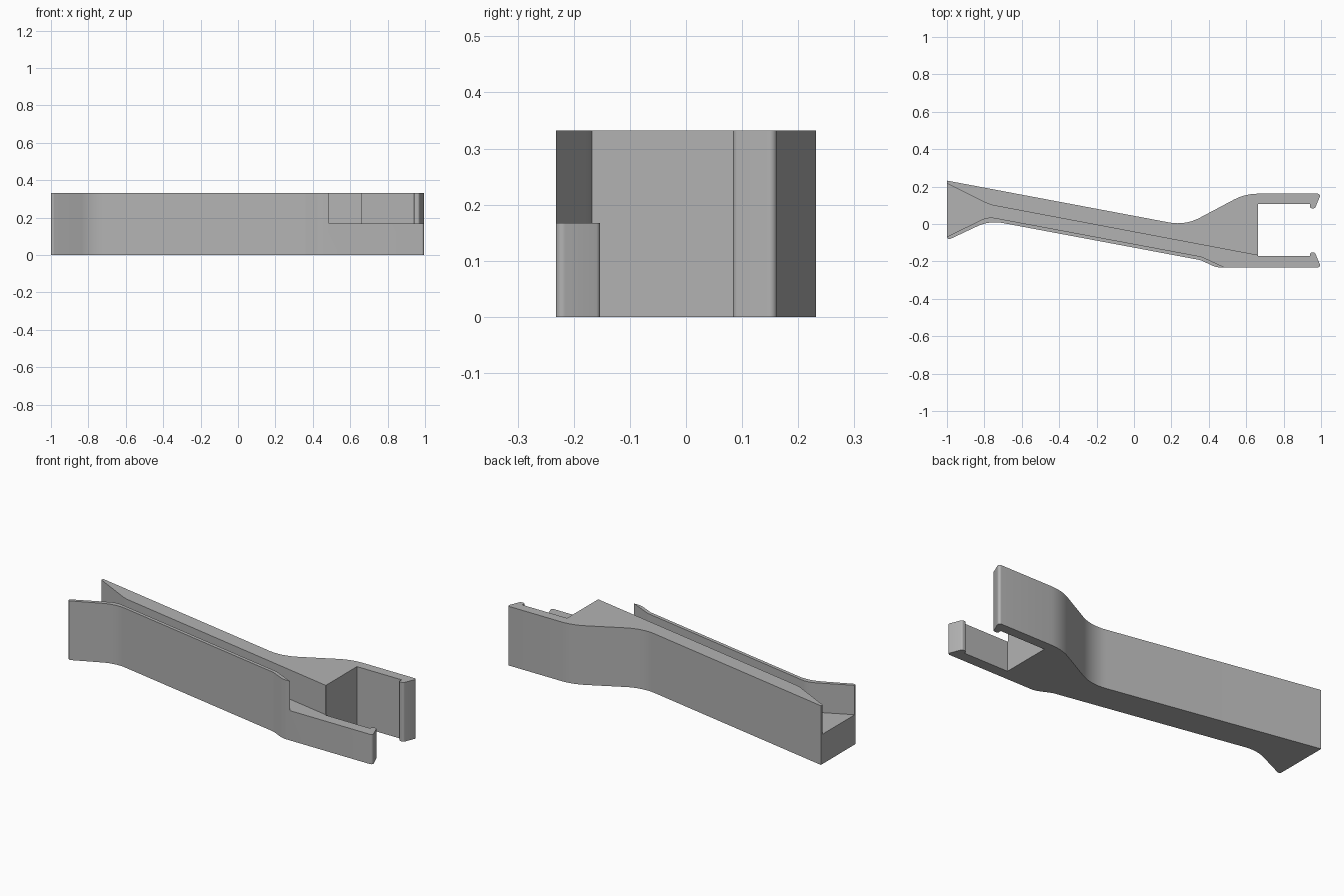
import bpy, bmesh, math
from mathutils import Vector

cube = bpy.data.objects.get("Cube")
if cube:
    bpy.data.objects.remove(cube, do_unlink=True)

HEIGHT, FLOOR = 0.332, 0.167

grey = bpy.data.materials.new("plain grey")
grey.use_nodes = True
colour = (0.45, 0.45, 0.45, 1)
grey.diffuse_color = colour
grey.node_tree.nodes["Principled BSDF"].inputs["Base Color"].default_value = colour


def rounded(corners, steps=8):
    """Turn (x, y, radius) corners into an outline with tangent arcs."""
    points = []
    for i, (x, y, r) in enumerate(corners):
        p = Vector((x, y))
        if r == 0:
            points.append(p)
            continue
        a = (Vector(corners[i - 1][:2]) - p).normalized()
        b = (Vector(corners[(i + 1) % len(corners)][:2]) - p).normalized()
        half = a.angle(b) / 2
        centre = p + (a + b).normalized() * (r / math.sin(half))
        start = p + a * (r / math.tan(half)) - centre
        end = p + b * (r / math.tan(half)) - centre
        sweep = start.angle(end)
        for k in range(steps + 1):
            t = k / steps
            points.append(centre + (start * math.sin((1 - t) * sweep)
                                    + end * math.sin(t * sweep)) / math.sin(sweep))
    return points


def extrude(name, corners, z0, z1):
    bm = bmesh.new()
    face = bm.faces.new([bm.verts.new((p.x, p.y, z0)) for p in rounded(corners)])
    new = bmesh.ops.extrude_face_region(bm, geom=[face])["geom"]
    bmesh.ops.translate(bm, vec=(0, 0, z1 - z0),
                        verts=[v for v in new if isinstance(v, bmesh.types.BMVert)])
    bmesh.ops.recalc_face_normals(bm, faces=bm.faces)
    mesh = bpy.data.meshes.new(name)
    bm.to_mesh(mesh)
    bm.free()
    mesh.materials.append(grey)
    obj = bpy.data.objects.new(name, mesh)
    bpy.context.collection.objects.link(obj)
    return obj


# Clip body: sloping arm, shoulder, two hooked fingers, flared mouth
body = extrude("clip_body", [
    (-1, 0.232, 0), (0.274, -0.008, 0.25), (0.594, 0.162, 0.28),
    (1, 0.162, 0.012), (0.968, 0.084, 0.011), (0.94, 0.084, 0.011),
    (0.94, 0.108, 0), (0.663, 0.108, 0), (0.663, -0.172, 0),
    (0.94, -0.172, 0), (0.94, -0.153, 0.011), (0.968, -0.153, 0.011),
    (1, -0.232, 0.012), (0.44, -0.232, 0.1), (0.355, -0.193, 0.1),
    (-0.772, 0.0185, 0.22), (-1, -0.088, 0.012),
], 0, HEIGHT)

# Channel along the arm, opening over the short finger
cutter = extrude("channel_cutter", [
    (-1.1, 0.267, 0), (-0.772, 0.103, 0.2), (0.662, -0.168, 0),
    (0.75, -0.1, 0), (1.1, -0.03, 0), (1.1, -0.3, 0), (0.49, -0.3, 0),
    (0.49, -0.234, 0), (0.36, -0.174, 0.1), (-0.781, 0.0395, 0.12),
    (-1.1, -0.117, 0),
], FLOOR, HEIGHT + 0.2)

cut = body.modifiers.new("channel", 'BOOLEAN')
cut.operation, cut.solver, cut.object = 'DIFFERENCE', 'EXACT', cutter
bpy.ops.object.select_all(action='DESELECT')
body.select_set(True)
bpy.context.view_layer.objects.active = body
bpy.ops.object.modifier_apply(modifier=cut.name)
bpy.data.objects.remove(cutter, do_unlink=True)
bpy.ops.object.shade_smooth_by_angle(angle=math.radians(25))
